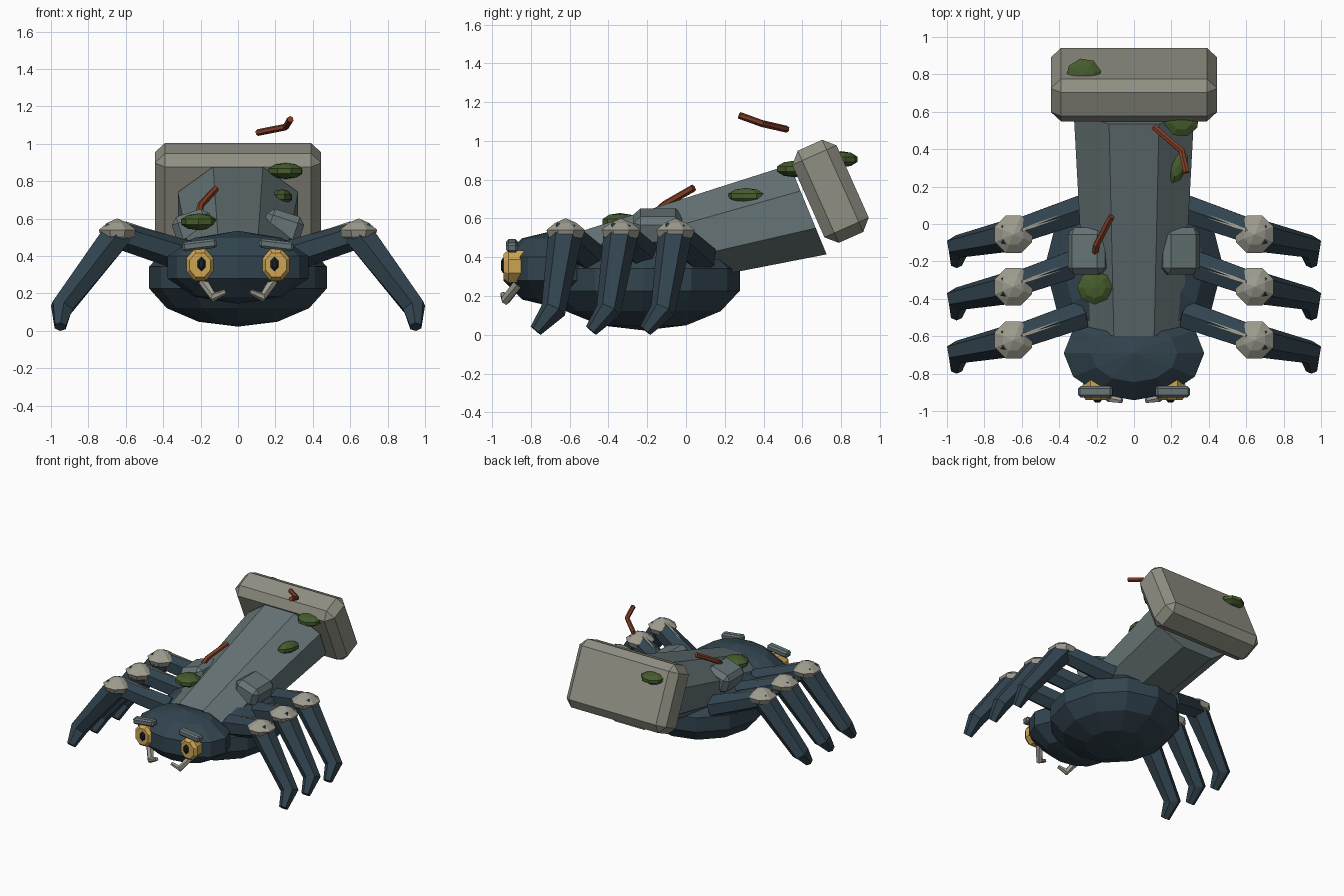
import bpy, bmesh, math
from mathutils import Vector, Matrix, Euler

if "Cube" in bpy.data.objects:
    bpy.data.objects.remove(bpy.data.objects["Cube"])


def material(name, rgb):
    """Flat colour from 0-255 display values, stored as linear."""
    m = bpy.data.materials.new(name)
    lin = [((c / 255 + 0.055) / 1.055) ** 2.4 for c in rgb]
    m.diffuse_color = (*lin, 1)
    m.use_nodes = True
    m.node_tree.nodes["Principled BSDF"].inputs["Base Color"].default_value = m.diffuse_color
    return m


SHELL = material("dark_blue_shell", (50, 68, 79))
SLATE = material("slate_grey", (102, 116, 118))
STONE = material("stone_grey", (143, 143, 131))
BONE = material("pale_joint_grey", (158, 156, 143))
GOLD = material("eye_gold", (205, 165, 84))
BLACK = material("pupil_dark", (24, 30, 36))
MOSS = material("moss_green", (70, 92, 45))
RUST = material("rust_brown", (132, 63, 40))


def finish(name, bm, mat):
    bmesh.ops.recalc_face_normals(bm, faces=bm.faces)
    me = bpy.data.meshes.new(name)
    bm.to_mesh(me)
    bm.free()
    me.materials.append(mat)
    ob = bpy.data.objects.new(name, me)
    bpy.context.collection.objects.link(ob)
    return ob


def loft(name, rings, mat):
    """Skin a list of equal-sized point rings and cap both ends."""
    bm = bmesh.new()
    vs = [[bm.verts.new(p) for p in ring] for ring in rings]
    n = len(vs[0])
    for a, b in zip(vs, vs[1:]):
        for i in range(n):
            j = (i + 1) % n
            bm.faces.new((a[i], a[j], b[j], b[i]))
    bm.faces.new(vs[0])
    bm.faces.new(vs[-1])
    return finish(name, bm, mat)


def tube(name, pts, radii, mat, sides=6, ref=(0, 0, 1)):
    """Tapered bent rod along a path."""
    pts = [Vector(p) for p in pts]
    rings = []
    for i, p in enumerate(pts):
        t = Vector()
        if i:
            t += (p - pts[i - 1]).normalized()
        if i < len(pts) - 1:
            t += (pts[i + 1] - p).normalized()
        t.normalize()
        u = t.cross(Vector(ref)).normalized()
        v = t.cross(u)
        angles = [math.tau * (k + 0.5) / sides for k in range(sides)]
        rings.append([p + radii[i] * (u * math.cos(a) + v * math.sin(a)) for a in angles])
    return loft(name, rings, mat)


def ellipsoid(name, center, radii, segs, rings, mat, rot=(0, 0, 0)):
    bm = bmesh.new()
    bmesh.ops.create_uvsphere(bm, u_segments=segs, v_segments=rings, radius=1)
    m = Matrix.LocRotScale(Vector(center), Euler(rot), Vector(radii))
    bmesh.ops.transform(bm, matrix=m, verts=bm.verts)
    return finish(name, bm, mat)


def block(name, center, size, bevel, mat, rot=(0, 0, 0)):
    bm = bmesh.new()
    bmesh.ops.create_cube(bm, size=1)
    bmesh.ops.scale(bm, vec=size, verts=bm.verts)
    bmesh.ops.bevel(bm, geom=bm.edges[:], offset=bevel, segments=1, affect='EDGES')
    m = Matrix.LocRotScale(Vector(center), Euler(rot), None)
    bmesh.ops.transform(bm, matrix=m, verts=bm.verts)
    return finish(name, bm, mat)


def disc_stack(name, center, profile, sides, mat, axis='Z', squash=1.0):
    """Lathe-like stack of (radius, height) rings; axis Z or -Y."""
    rings = []
    for r, h in profile:
        ring = []
        for k in range(sides):
            a = math.tau * (k + 0.5) / sides
            c, s = r * math.cos(a), r * math.sin(a)
            off = Vector((c, s, h)) if axis == 'Z' else Vector((c * squash, -h, s))
            ring.append(Vector(center) + off)
        rings.append(ring)
    return loft(name, rings, mat)


# Body and head
ellipsoid("abdomen", (0, -0.22, 0.285), (0.487, 0.51, 0.262), 12, 7, SHELL)
ellipsoid("head", (0, -0.69, 0.34), (0.395, 0.265, 0.195), 12, 5, SHELL)


# Tapered octagonal handle, leaning up towards the back
def octagon(half_w, top, bottom):
    top, bottom = Vector((0, *top)), Vector((0, *bottom))
    mid, up = (top + bottom) / 2, (top - bottom) / 2
    k = 1 / math.cos(math.pi / 8)
    angles = [math.tau * (i + 0.5) / 8 for i in range(8)]
    return [mid + up * k * math.sin(a) + Vector((half_w * k * math.cos(a), 0, 0))
            for a in angles]


loft("handle", [octagon(0.26, (-0.60, 0.515), (-0.43, 0.19)),
                octagon(0.322, (0.535, 0.877), (0.725, 0.415))], SLATE)

# Big chamfered end block
block("end_block", (0, 0.745, 0.74), (0.89, 0.25, 0.52), 0.056, STONE,
      rot=(math.radians(24), 0, 0))

for s, side in ((-1, "left"), (1, "right")):
    # Legs: thigh, ridge strip, shin with bent foot, knee cap
    for yk, row in ((-0.62, "front"), (-0.335, "middle"), (-0.055, "back")):
        tag = f"{side}_{row}"
        tube(f"thigh_{tag}",
             [(s * 0.28, yk + 0.135, 0.40), (s * 0.64, yk + 0.01, 0.515)],
             [0.085, 0.075], SHELL)
        tube(f"thigh_ridge_{tag}",
             [(s * 0.39, yk + 0.097, 0.505), (s * 0.60, yk + 0.024, 0.575)],
             [0.013, 0.013], BONE, sides=4)
        tube(f"shin_{tag}",
             [(s * 0.64, yk, 0.525), (s * 0.942, yk - 0.065, 0.125),
              (s * 0.95, yk - 0.155, 0.022)],
             [0.09, 0.066, 0.034], SHELL, ref=(0, 1, 0))
        disc_stack(f"knee_{tag}", (s * 0.645, yk, 0),
                   [(0.06, 0.48), (0.095, 0.505), (0.108, 0.54), (0.06, 0.577), (0.004, 0.6)],
                   8, BONE)

    # Shoulder blocks
    block(f"shoulder_{side}", (s * 0.24, -0.145, 0.555), (0.21, 0.25, 0.16), 0.035,
          SLATE, rot=(0, s * math.radians(18), 0))

    # Eyes with pupils and brows
    disc_stack(f"eye_{side}", (s * 0.203, 0, 0.353),
               [(0.088, 0.83), (0.092, 0.915), (0.07, 0.94)], 8, GOLD,
               axis='Y', squash=0.86)
    disc_stack(f"pupil_{side}", (s * 0.195, 0, 0.358),
               [(0.038, 0.935), (0.038, 0.945), (0.022, 0.955)], 6, BLACK,
               axis='Y', squash=0.62)
    block(f"brow_{side}", (s * 0.205, -0.897, 0.459), (0.185, 0.06, 0.05), 0.012,
          SLATE, rot=(0, s * math.radians(7), 0))

    # Hooked fangs
    tube(f"fang_{side}",
         [(s * 0.185, -0.865, 0.265), (s * 0.13, -0.93, 0.18), (s * 0.065, -0.945, 0.21)],
         [0.028, 0.026, 0.014], BONE, sides=6)

# Moss clumps
for i, (c, r, rot) in enumerate((
        ((-0.21, -0.34, 0.583), (0.10, 0.095, 0.045), 0),
        ((0.255, 0.56, 0.855), (0.10, 0.10, 0.043), 0.3),
        ((0.235, 0.31, 0.715), (0.052, 0.10, 0.042), -0.3),
        ((-0.27, 0.80, 0.905), (0.10, 0.09, 0.042), 0.2))):
    ellipsoid(f"moss_{i + 1}", c, r, 8, 5, MOSS, rot=(0, 0, rot))

# Bent rusty twigs
tube("twig_upper", [(0.105, 0.52, 1.06), (0.255, 0.39, 1.09), (0.28, 0.275, 1.132)],
     [0.018] * 3, RUST)
tube("twig_lower", [(-0.22, -0.23, 0.565), (-0.2, -0.11, 0.672), (-0.12, 0.04, 0.758)],
     [0.019] * 3, RUST)
